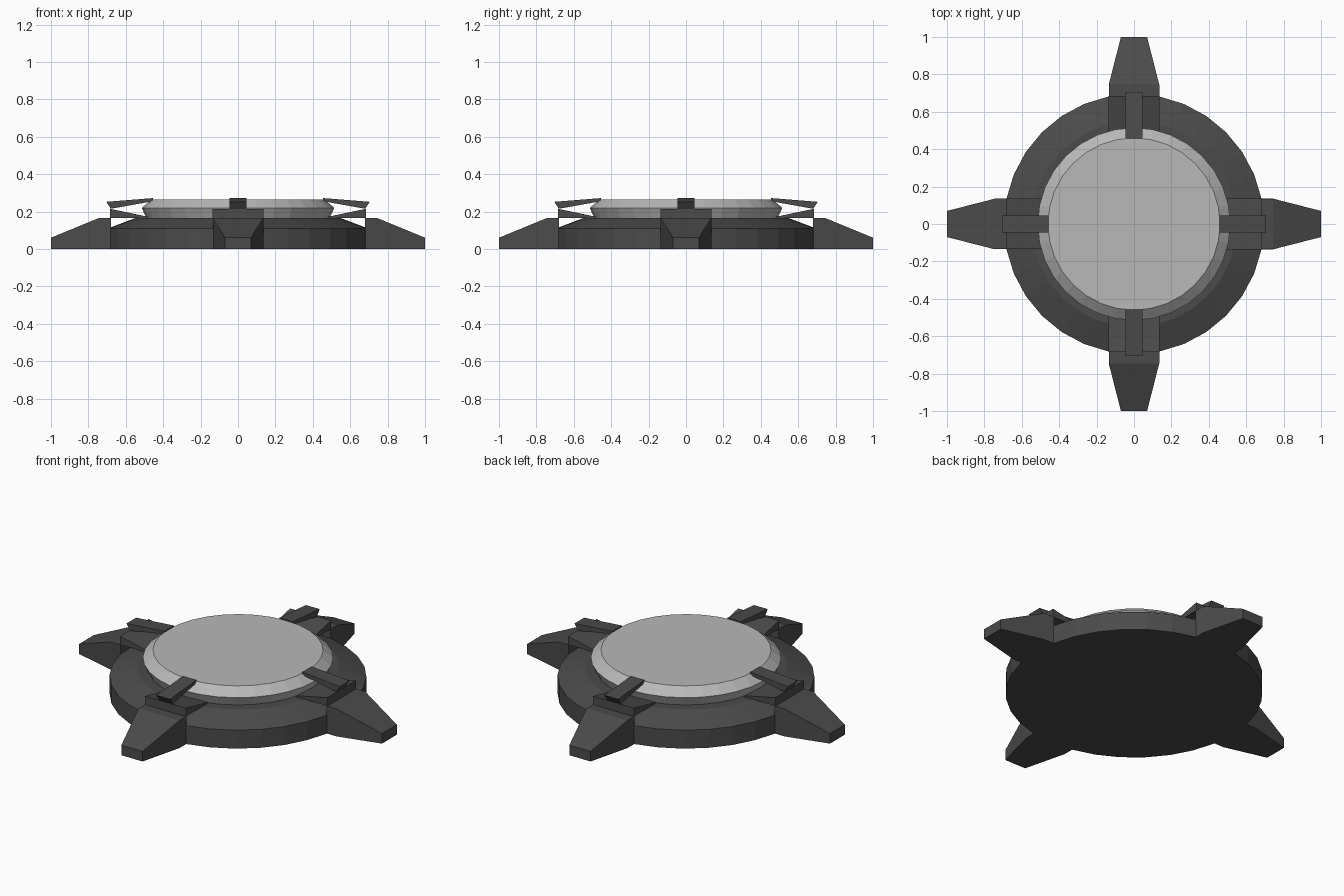
import bpy, bmesh
from math import pi, cos, sin
from mathutils import Matrix

if "Cube" in bpy.data.objects:
    bpy.data.objects.remove(bpy.data.objects["Cube"])


def material(name, v):
    m = bpy.data.materials.new(name)
    m.diffuse_color = (v, v, v, 1)
    m.use_nodes = True
    m.node_tree.nodes["Principled BSDF"].inputs["Base Color"].default_value = m.diffuse_color
    return m


dark = material("dark_metal", 0.07)
light = material("light_metal", 0.48)


def make_object(name, bm, mat):
    bmesh.ops.recalc_face_normals(bm, faces=bm.faces)
    me = bpy.data.meshes.new(name)
    bm.to_mesh(me)
    bm.free()
    me.materials.append(mat)
    ob = bpy.data.objects.new(name, me)
    bpy.context.collection.objects.link(ob)
    return ob


def lathe(name, profile, mat, sides=32):
    """Closed, capped turned solid from (radius, z) rings."""
    bm = bmesh.new()
    rings = [[bm.verts.new((r * cos(2 * pi * i / sides), r * sin(2 * pi * i / sides), z))
              for i in range(sides)] for r, z in profile]
    for a, b in zip(rings, rings[1:]):
        for i in range(sides):
            j = (i + 1) % sides
            bm.faces.new((a[i], a[j], b[j], b[i]))
    bm.faces.new(rings[0])
    bm.faces.new(rings[-1])
    return make_object(name, bm, mat)


def radial_prism(name, profile, mat):
    """Side profile of (radius, z, half width) points, repeated on four sides."""
    for k in range(4):
        bm = bmesh.new()
        a = [bm.verts.new((r, -w, z)) for r, z, w in profile]
        b = [bm.verts.new((r, w, z)) for r, z, w in profile]
        bm.faces.new(a)
        bm.faces.new(b)
        for i in range(len(a)):
            j = (i + 1) % len(a)
            bm.faces.new((a[i], a[j], b[j], b[i]))
        bm.transform(Matrix.Rotation(k * pi / 2, 4, 'Z'))
        make_object(f"{name}_{k + 1}", bm, mat)


# round base with bevelled top, and the plate resting on it
lathe("base", [(0.695, 0), (0.695, 0.11), (0.55, 0.165)], dark)
lathe("plate", [(0.49, 0.165), (0.515, 0.22), (0.46, 0.265)], light)

# four tapered feet
radial_prism("foot", [(0.68, 0, 0.135), (0.745, 0, 0.135), (1.0, 0, 0.07),
                      (1.0, 0.06, 0.07), (0.745, 0.165, 0.135), (0.68, 0.165, 0.135)], dark)

# wedge brackets under the clamps
radial_prism("bracket", [(0.48, 0.165, 0.135), (0.685, 0.165, 0.135),
                         (0.685, 0.215, 0.135), (0.48, 0.172, 0.135)], dark)

# clamp fingers holding the plate
radial_prism("clamp", [(0.455, 0.255, 0.045), (0.68, 0.215, 0.045),
                       (0.705, 0.252, 0.045), (0.455, 0.272, 0.045)], dark)
